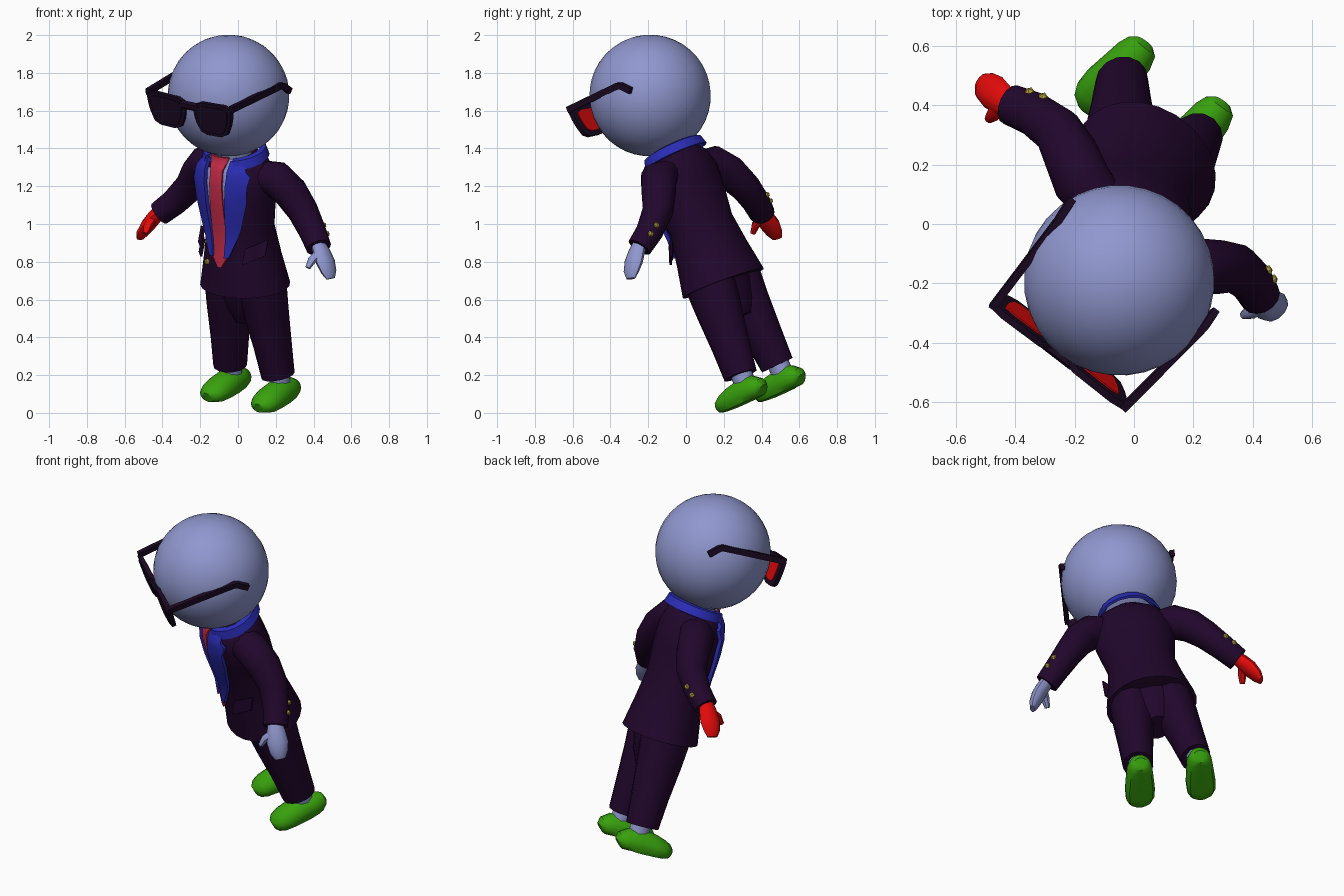
import bpy, bmesh, math
from mathutils import Vector, Matrix

if "Cube" in bpy.data.objects:
    bpy.data.objects.remove(bpy.data.objects["Cube"])

# Pose: the upright figure (origin at head centre) is turned and leaned forward
X = Vector((0.78, -0.60, -0.165)).normalized()
Z = Vector((-0.07, -0.36, 0.93))
Z = (Z - X * Z.dot(X)).normalized()
Y = Z.cross(X)
POSE = Matrix.Translation((-0.05, -0.19, 1.68)) @ Matrix((X, Y, Z)).transposed().to_4x4()


def mat(name, r, g, b):
    m = bpy.data.materials.new(name)
    m.diffuse_color = (r, g, b, 1)
    m.use_nodes = True
    m.node_tree.nodes["Principled BSDF"].inputs["Base Color"].default_value = m.diffuse_color
    return m


SKIN = mat("periwinkle", 0.28, 0.31, 0.62)
SUIT = mat("dark_purple", 0.015, 0.002, 0.025)
FRAME = mat("purple_black", 0.011, 0.003, 0.017)
BLUE = mat("blue", 0.024, 0.026, 0.47)
TIE = mat("rose_red", 0.59, 0.026, 0.07)
RED = mat("bright_red", 0.78, 0.003, 0.003)
GREEN = mat("green", 0.04, 0.36, 0.004)
GOLD = mat("gold", 0.45, 0.35, 0.045)


def finish(name, bm, material, thick=0, angle=40):
    """Turn a bmesh into a posed, shaded object."""
    if thick:
        bmesh.ops.recalc_face_normals(bm, faces=bm.faces[:])
        bmesh.ops.solidify(bm, geom=bm.faces[:], thickness=thick)
    bmesh.ops.recalc_face_normals(bm, faces=bm.faces[:])
    bm.transform(POSE)
    me = bpy.data.meshes.new(name)
    bm.to_mesh(me)
    bm.free()
    me.materials.append(material)
    ob = bpy.data.objects.new(name, me)
    bpy.context.collection.objects.link(ob)
    bpy.ops.object.select_all(action='DESELECT')
    ob.select_set(True)
    bpy.context.view_layer.objects.active = ob
    bpy.ops.object.shade_smooth_by_angle(angle=math.radians(angle))
    return ob


def loft(name, rings, material, sides=14, ref=(0, 1, 0), floor=None):
    """Skin ellipses (x, y, z, radius_a, radius_b) along a path; b lies towards ref."""
    bm = bmesh.new()
    pts = [Vector(r[:3]) for r in rings]
    loops = []
    for i, r in enumerate(rings):
        t = (pts[min(i + 1, len(pts) - 1)] - pts[max(i - 1, 0)]).normalized()
        u = Vector(ref).cross(t).normalized()
        v = t.cross(u)
        loop = []
        for k in range(sides):
            a = 2 * math.pi * (k + 0.5) / sides
            p = pts[i] + u * r[3] * math.cos(a) + v * r[4] * math.sin(a)
            if floor is not None:
                p.z = max(p.z, floor)
            loop.append(bm.verts.new(p))
        loops.append(loop)
    for a, b in zip(loops, loops[1:]):
        for k in range(sides):
            j = (k + 1) % sides
            bm.faces.new((a[k], a[j], b[j], b[k]))
    bm.faces.new(loops[0])
    bm.faces.new(loops[-1])
    return finish(name, bm, material)


def sheet(name, rows, material, thick):
    """Grid of points with thickness."""
    bm = bmesh.new()
    g = [[bm.verts.new(p) for p in row] for row in rows]
    for a, b in zip(g, g[1:]):
        for k in range(len(a) - 1):
            bm.faces.new((a[k], a[k + 1], b[k + 1], b[k]))
    return finish(name, bm, material, thick)


# Jacket body: (z, half width, half depth)
JACKET = [(-0.325, 0.13, 0.12), (-0.365, 0.2, 0.145), (-0.45, 0.235, 0.165), (-0.56, 0.222, 0.172),
          (-0.74, 0.192, 0.163), (-0.90, 0.218, 0.185), (-1.07, 0.255, 0.212)]
loft("jacket", [(0, 0.01, z, w, d) for z, w, d in JACKET], SUIT, 24)


def front_y(x, z):
    """Depth of the jacket front at x, z."""
    z = min(max(z, JACKET[-1][0]), JACKET[0][0])
    for (z0, w0, d0), (z1, w1, d1) in zip(JACKET, JACKET[1:]):
        if z >= z1:
            f = (z0 - z) / (z0 - z1)
            w, d = w0 + f * (w1 - w0), d0 + f * (d1 - d0)
            return 0.01 - d * math.sqrt(max(0.05, 1 - (x / w) ** 2))


def panel(name, rows, off, material, thick=0.012, s=1, cols=4):
    """Cloth panel following the jacket front, rows of (z, x0, x1)."""
    fine = []
    for (z0, a0, b0), (z1, a1, b1) in zip(rows, rows[1:]):
        fine += [(z0 + (z1 - z0) * f, a0 + (a1 - a0) * f, b0 + (b1 - b0) * f) for f in (0, 1 / 3, 2 / 3)]
    fine.append(rows[-1])
    grid = []
    for z, a, b in fine:
        xs = [a + (b - a) * k / cols for k in range(cols + 1)]
        grid.append([(s * x, front_y(x, z) - off, z) for x in xs])
    sheet(name, grid, material, thick)


# Head and neck
bm = bmesh.new()
bmesh.ops.create_uvsphere(bm, u_segments=32, v_segments=20, radius=0.322)
finish("head", bm, SKIN)
loft("neck", [(0, 0.01, -0.42, 0.1, 0.1), (0, 0, -0.29, 0.1, 0.1)], SKIN)

# Shirt and tie
panel("shirt_front", [(-0.315, -0.08, 0.08), (-0.55, -0.07, 0.07), (-0.78, -0.03, 0.03)], 0.006, SKIN, 0.006)
panel("tie", [(-0.305, -0.062, 0.062), (-0.37, -0.04, 0.04), (-0.6, -0.044, 0.044),
              (-0.85, -0.05, 0.05), (-0.91, -0.012, 0.012)], 0.017, TIE)

# Collar around the back of the neck
rows = []
for k in range(17):
    a = math.radians(-58 + 296 * k / 16)
    c, s = math.cos(a), math.sin(a)
    rows.append([(r * c, 0.015 + r * 0.92 * s, z + 0.015 * s)
                 for r, z in ((0.145, -0.298), (0.172, -0.304), (0.188, -0.352))])
sheet("collar", rows, BLUE, 0.014)

# Hips
loft("trouser_hips", [(0, 0.015, -0.98, 0.21, 0.15), (0, 0.015, -1.1, 0.17, 0.133),
                      (0, 0.015, -1.2, 0.12, 0.112), (0, 0.018, -1.27, 0.07, 0.08)], SUIT, 18)


def rounded(points, y0, y1, scale, name, material):
    """Flat rounded outline in the x-z plane, extruded in y."""
    c = sum((Vector(p) for p in points), Vector((0, 0))) / len(points)
    pts = [c + (Vector(p) - c) * scale for p in points]
    bm = bmesh.new()
    verts = []
    for p, q in zip(pts, pts[1:] + pts[:1]):
        for f in (0.2, 0.8):
            e = p.lerp(q, f)
            verts.append(bm.verts.new((e.x, y0, e.y)))
    ext = bmesh.ops.extrude_face_region(bm, geom=[bm.faces.new(verts)])
    bmesh.ops.translate(bm, vec=(0, y1 - y0, 0), verts=[v for v in ext['geom'] if isinstance(v, bmesh.types.BMVert)])
    finish(name, bm, material, angle=25)


def stud(name, p, r=0.018):
    bm = bmesh.new()
    bmesh.ops.create_icosphere(bm, subdivisions=1, radius=r, matrix=Matrix.Translation(p))
    finish(name, bm, GOLD)


for s, side in ((1, "left"), (-1, "right")):
    # Lapel
    panel(side + "_lapel", [(-0.318, 0.075, 0.125), (-0.4, 0.073, 0.185), (-0.55, 0.062, 0.17),
                            (-0.7, 0.05, 0.13), (-0.85, 0.038, 0.065)], 0.03, BLUE, 0.02, s)
    # Pocket flap, standing off at its lower edge
    sheet(side + "_pocket_flap", [[(s * x, front_y(x, -0.83) - o, z + (x - 0.18) * 0.4) for x in (0.135, 0.165, 0.195, 0.222)]
                                  for z, o in ((-0.785, 0.005), (-0.865, 0.04))], SUIT, 0.012)
    # Sleeve
    loft(side + "_sleeve", [(s * 0.13, 0.02, -0.43, 0.075, 0.09), (s * 0.24, 0.045, -0.445, 0.095, 0.1),
                            (s * 0.315, 0.07, -0.52, 0.09, 0.095), (s * 0.385, 0.075, -0.615, 0.08, 0.084),
                            (s * 0.47, 0.04, -0.705, 0.071, 0.075), (s * 0.54, -0.005, -0.765, 0.066, 0.069)], SUIT)
    stud(side + "_cuff_button", (s * 0.485, 0.112, -0.69))
    stud(side + "_cuff_button", (s * 0.525, 0.086, -0.723))
    # Hand and thumb
    hand = SKIN if s == 1 else RED
    loft(side + "_hand", [(s * 0.53, 0, -0.745, 0.035, 0.04), (s * 0.565, -0.015, -0.785, 0.038, 0.052),
                          (s * 0.6, -0.03, -0.83, 0.036, 0.06), (s * 0.63, -0.045, -0.875, 0.028, 0.05),
                          (s * 0.645, -0.052, -0.908, 0.014, 0.03)], hand, 10)
    loft(side + "_thumb", [(s * 0.565, -0.03, -0.785, 0.024, 0.027), (s * 0.555, -0.085, -0.805, 0.022, 0.025),
                           (s * 0.55, -0.12, -0.84, 0.013, 0.015)], hand, 8, (1, 0, 0))
    # Trouser leg, ankle and shoe
    loft(side + "_trouser_leg", [(s * 0.11, 0.015, -1.0, 0.12, 0.15), (s * 0.122, 0.015, -1.2, 0.117, 0.13),
                                 (s * 0.145, 0.022, -1.4, 0.098, 0.108), (s * 0.162, 0.025, -1.57, 0.086, 0.094)], SUIT)
    loft(side + "_ankle", [(s * 0.162, 0.035, -1.54, 0.055, 0.06), (s * 0.165, 0.035, -1.66, 0.055, 0.06)], SKIN, 10)
    loft(side + "_shoe", [(s * (0.168 + 0.02 * (0.1 - y)), y, z, a, b) for y, z, a, b in (
        (0.142, -1.685, 0.035, 0.025), (0.13, -1.675, 0.056, 0.05), (0.09, -1.665, 0.07, 0.07),
        (0.02, -1.665, 0.077, 0.08), (-0.06, -1.675, 0.084, 0.075), (-0.12, -1.68, 0.08, 0.06),
        (-0.155, -1.683, 0.062, 0.045), (-0.172, -1.687, 0.035, 0.027))], GREEN, 14, (0, 0, 1), -1.715)
    # Sunglasses: rim, dark front lens, red inner lens, temple
    lens = [(s * x, z) for x, z in ((0.022, 0.085), (0.288, 0.097), (0.275, 0), (0.235, -0.085), (0.08, -0.09), (0.035, -0.02))]
    rounded(lens, -0.332, -0.308, 1, side + "_glasses_rim", FRAME)
    rounded(lens, -0.338, -0.332, 0.82, side + "_front_lens", FRAME)
    rounded(lens, -0.308, -0.303, 0.68, side + "_inner_lens", RED)
    loft(side + "_temple", [(s * 0.283, -0.325, 0.083, 0.018, 0.024), (s * 0.308, 0.065, 0.088, 0.018, 0.024),
                            (s * 0.31, 0.085, 0.08, 0.018, 0.024), (s * 0.31, 0.135, 0.035, 0.018, 0.024)],
         FRAME, 4, (0, 0, 1))

# Glasses bridge
loft("glasses_bridge", [(-0.06, -0.325, 0.055, 0.015, 0.024), (0.06, -0.325, 0.055, 0.015, 0.024)], FRAME, 6, (0, 0, 1))
# Jacket front buttons
for z in (-0.8, -0.91):
    stud("jacket_button", (-0.11, front_y(0.11, z) - 0.003, z))
